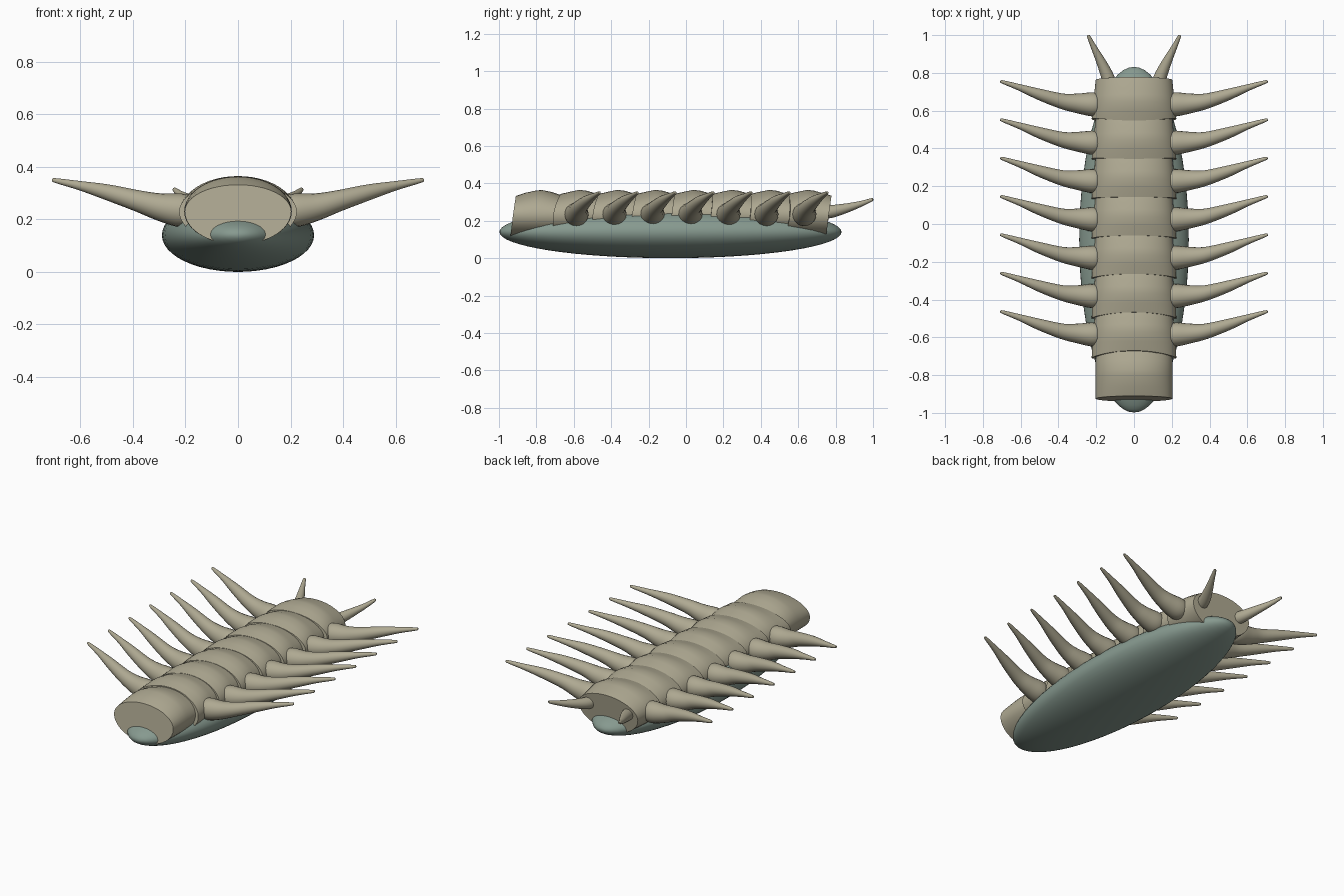
import bpy, bmesh, math
from mathutils import Vector

if "Cube" in bpy.data.objects:
    bpy.data.objects.remove(bpy.data.objects["Cube"])


def material(name, rgb):
    m = bpy.data.materials.new(name)
    m.diffuse_color = (*rgb, 1)
    m.use_nodes = True
    m.node_tree.nodes["Principled BSDF"].inputs["Base Color"].default_value = m.diffuse_color
    return m


SHELL = material("tan shell", (0.43, 0.40, 0.29))
BELLY = material("grey green belly", (0.24, 0.32, 0.275))


def loft(name, rings, mat, angle=40):
    """Skin a list of equal point rings and close both ends."""
    bm = bmesh.new()
    loops = [[bm.verts.new(p) for p in ring] for ring in rings]
    n = len(loops[0])
    for a, b in zip(loops, loops[1:]):
        for i in range(n):
            bm.faces.new((a[i], a[(i + 1) % n], b[(i + 1) % n], b[i]))
    bm.faces.new(loops[0])
    bm.faces.new(loops[-1])
    bmesh.ops.recalc_face_normals(bm, faces=bm.faces)
    me = bpy.data.meshes.new(name)
    bm.to_mesh(me)
    bm.free()
    ob = bpy.data.objects.new(name, me)
    bpy.context.collection.objects.link(ob)
    me.materials.append(mat)
    bpy.ops.object.select_all(action='DESELECT')
    ob.select_set(True)
    bpy.context.view_layer.objects.active = ob
    bpy.ops.object.shade_smooth_by_angle(angle=math.radians(angle))
    return ob


def catmull(pts, steps=4):
    """Smooth curve through points of (x, y, z, radius)."""
    p = [Vector(q) for q in pts]
    p = [2 * p[0] - p[1]] + p + [2 * p[-1] - p[-2]]
    out = []
    for i in range(1, len(p) - 2):
        a, b, c, d = p[i - 1:i + 3]
        for k in range(steps):
            t = k / steps
            out.append(0.5 * (2 * b + (c - a) * t + (2 * a - 5 * b + 4 * c - d) * t * t
                              + (3 * b - a - 3 * c + d) * t ** 3))
    return out + [p[-2]]


def spike(name, pts, n=20):
    """Tapering horn along a path."""
    path = catmull(pts)
    rings = []
    for i, p in enumerate(path):
        t = (path[min(i + 1, len(path) - 1)].xyz - path[max(i - 1, 0)].xyz).normalized()
        u = t.cross(Vector((0, 0, 1))).normalized()
        v = t.cross(u)
        rings.append([p.xyz + p.w * (math.cos(a) * u + math.sin(a) * v)
                      for a in (2 * math.pi * k / n for k in range(n))])
    return loft(name, rings, SHELL)


def segment(name, profile, bow=0.0, n=48):
    """Barrel plate: profile of (y, half width, top z), leaning forward at the bottom."""
    rings = []
    for j, (y, w, top) in enumerate(profile):
        h = top - 0.23
        ring = []
        for k in range(n):
            a = 2 * math.pi * k / n
            c = math.cos(a)
            lean = -0.015 * (1 - math.sin(a)) - (bow * c * c if j == 0 else 0)
            ring.append((w * c, y + lean, 0.23 + (h if c is not None and math.sin(a) > 0
                                                  else 0.125) * math.sin(a)))
        rings.append(ring)
    return loft(name, rings, SHELL)


# Long flattened belly
bpy.ops.mesh.primitive_uv_sphere_add(segments=48, ring_count=32, radius=1,
                                     location=(0, -0.083, 0.14))
belly = bpy.context.object
belly.name = "belly"
belly.rotation_euler.x = math.pi / 2
belly.scale = (0.29, 0.14, 0.915)
bpy.ops.object.transform_apply(location=True, rotation=True, scale=True)
belly.data.materials.append(BELLY)
bpy.ops.object.shade_smooth()

# Front plate
segment("head_plate", [(-0.91, 0.203, 0.332), (-0.86, 0.204, 0.349), (-0.80, 0.205, 0.362),
                       (-0.77, 0.205, 0.364), (-0.72, 0.204, 0.354), (-0.64, 0.20, 0.328)])

# Seven back plates, each with a pair of side spikes
PITCH = 0.203
for i in range(7):
    y = -0.67 + PITCH * i
    last = i == 6
    segment(f"back_plate_{i + 1}",
            [(y, 0.224, 0.343), (y + 0.05, 0.222, 0.355), (y + 0.10, 0.218, 0.365),
             (y + 0.14, 0.212, 0.36), (y + 0.23, 0.203, 0.334)], bow=0.025 - 0.008 * i)
    tip = -0.462 + PITCH * i
    for side, s in (("right", 1), ("left", -1)):
        spike(f"side_spike_{side}_{i + 1}",
              [(s * x, tip + dy, z, r) for x, dy, z, r in (
                  (0.16, -0.128, 0.233, 0.045), (0.195, -0.125, 0.234, 0.060),
                  (0.23, -0.122, 0.236, 0.063), (0.30, -0.117, 0.248, 0.052),
                  (0.38, -0.106, 0.270, 0.041), (0.50, -0.070, 0.304, 0.030),
                  (0.60, -0.035, 0.328, 0.018), (0.695, -0.004, 0.348, 0.009),
                  (0.708, 0.0, 0.35, 0.004))])

# Pair of tail spikes
for side, s in (("right", 1), ("left", -1)):
    spike(f"tail_spike_{side}",
          [(s * x, y, z, r) for x, y, z, r in (
              (0.125, 0.72, 0.245, 0.036), (0.14, 0.78, 0.25, 0.034),
              (0.175, 0.86, 0.268, 0.025), (0.215, 0.94, 0.292, 0.015),
              (0.24, 0.993, 0.312, 0.009), (0.243, 1.0, 0.314, 0.004))])
